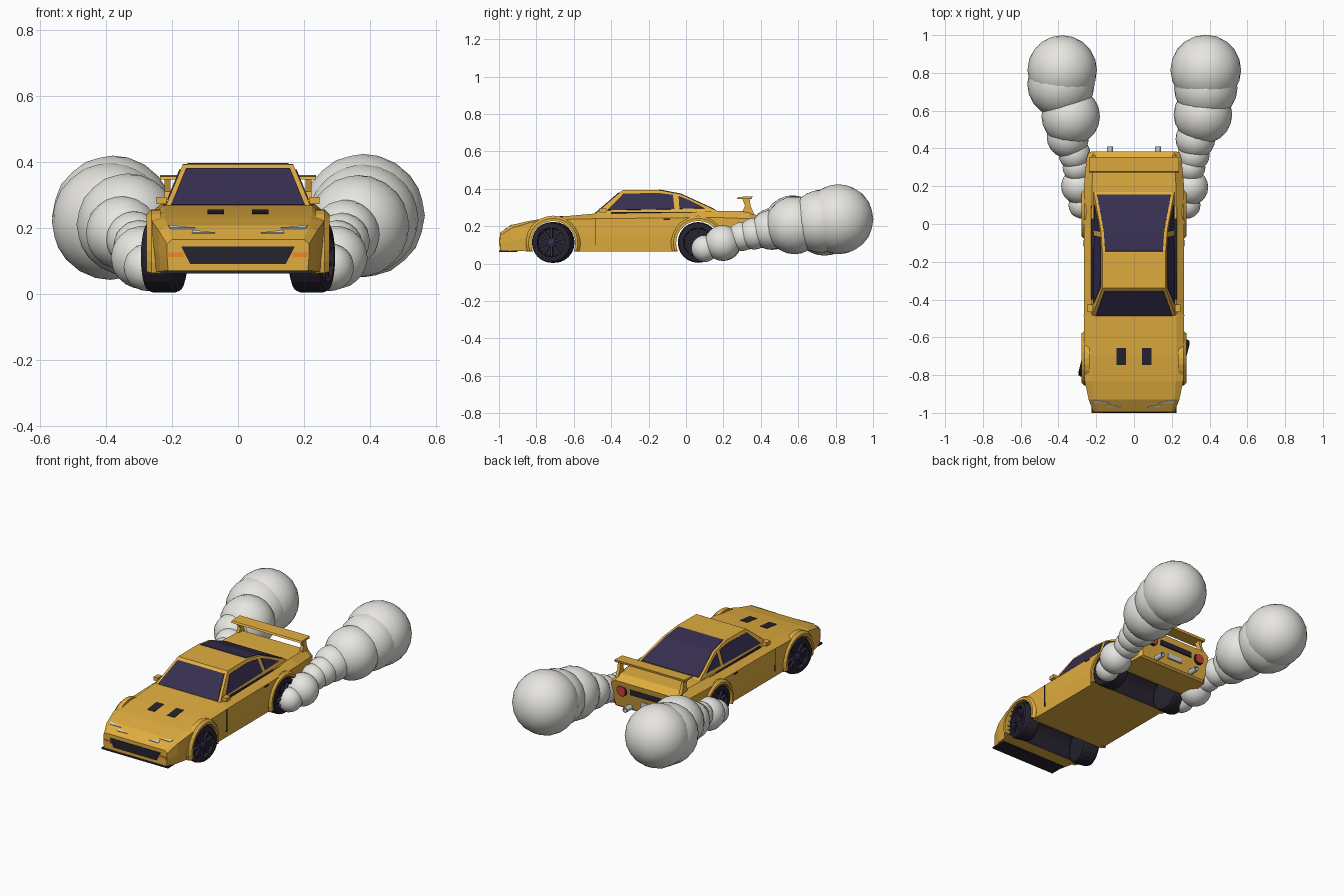
import bpy, bmesh
from math import sin, cos, pi, radians
from mathutils import Vector, Matrix

if "Cube" in bpy.data.objects:
    bpy.data.objects.remove(bpy.data.objects["Cube"])


def material(name, r, g, b):
    m = bpy.data.materials.new(name)
    m.diffuse_color = (r, g, b, 1)
    m.use_nodes = True
    m.node_tree.nodes["Principled BSDF"].inputs["Base Color"].default_value = m.diffuse_color
    return m


YELLOW = material("yellow_paint", 0.75, 0.42, 0.05)
DARK = material("dark_rubber", 0.02, 0.017, 0.028)
GLASS = material("tinted_glass", 0.038, 0.028, 0.08)
SMOKE = material("smoke", 0.80, 0.79, 0.75)
RED = material("red_lens", 0.6, 0.05, 0.04)
ORANGE = material("orange_lens", 0.85, 0.25, 0.02)
SILVER = material("silver", 0.6, 0.62, 0.65)


def add_rings(bm, rings):
    """Skin equal-sized closed rings and cap both ends."""
    vs = [[bm.verts.new(p) for p in r] for r in rings]
    n = len(vs[0])
    for a, b in zip(vs, vs[1:]):
        for i in range(n):
            bm.faces.new((a[i], a[(i + 1) % n], b[(i + 1) % n], b[i]))
    bm.faces.new(vs[0])
    bm.faces.new(vs[-1])


def finish(name, bm, mat, mirror=False, smooth=False):
    bmesh.ops.recalc_face_normals(bm, faces=bm.faces)
    me = bpy.data.meshes.new(name)
    bm.to_mesh(me)
    bm.free()
    me.materials.append(mat)
    ob = bpy.data.objects.new(name, me)
    bpy.context.collection.objects.link(ob)
    if mirror:
        ob.modifiers.new("mirror", 'MIRROR')
    if smooth:
        me.shade_smooth()
    return ob


def loft(name, rings, mat, mirror=False):
    bm = bmesh.new()
    add_rings(bm, rings)
    return finish(name, bm, mat, mirror)


def slab(name, pts, off, mat, mirror=False):
    """Polygon given thickness along the vector off."""
    return loft(name, [pts, [Vector(p) + Vector(off) for p in pts]], mat, mirror)


def box(name, x0, x1, y0, y1, z0, z1, mat, mirror=False):
    return slab(name, [(x0, y0, z0), (x0, y1, z0), (x0, y1, z1), (x0, y0, z1)],
                (x1 - x0, 0, 0), mat, mirror)


def circle(c, r, axis, n=24):
    cx, cy, cz = c
    a = [2 * pi * i / n for i in range(n)]
    if axis == 'x':
        return [(cx, cy + r * cos(t), cz + r * sin(t)) for t in a]
    return [(cx + r * cos(t), cy, cz + r * sin(t)) for t in a]


# Lower body: y, bottom half width, side half width, deck half width,
# bottom z, crease z, belt z, deck z, rear lean
STATIONS = [
    (-.995, .212, .215, .200, .070, .110, .150, .165, 0),
    (-.930, .235, .240, .215, .068, .120, .190, .207, 0),
    (-.830, .252, .261, .222, .065, .150, .220, .230, 0),
    (-.700, .258, .265, .225, .065, .150, .235, .248, 0),
    (-.480, .258, .264, .225, .065, .150, .240, .268, 0),
    (.000, .258, .265, .225, .065, .150, .245, .275, 0),
    (.200, .258, .265, .222, .065, .150, .245, .282, 0),
    (.340, .240, .252, .215, .075, .150, .240, .280, 0),
    (.385, .228, .240, .210, .085, .150, .230, .252, .2)]
rings = []
for y, wb, wm, wt, zb, zm, zl, zt, lean in STATIONS:
    half = [(wb, zb), (wm, zm), (wm, zl), (wt, zt)]
    outline = half + [(-x, z) for x, z in reversed(half)]
    rings.append([(x, y - lean * (zt - z), z) for x, z in outline])
body = loft("body", rings, YELLOW)
body.data.materials.append(DARK)

# Wheel wells cut right across the body
AXLES = {"front": -.71, "rear": .065}
for end, ya in AXLES.items():
    cut = loft(end + "_well_cutter", [circle((x, ya, .11), .118, 'x', 32) for x in (-.4, .4)], YELLOW)
    cut.data.materials.append(DARK)
    for f in cut.data.polygons:
        f.material_index = 1
    cut.hide_render = True
    cut.hide_viewport = True
    mod = body.modifiers.new(end + "_well", 'BOOLEAN')
    mod.object = cut
    mod.operation = 'DIFFERENCE'
    mod.solver = 'EXACT'
    # Flared arch around the well
    arch = []
    for i in range(17):
        t = radians(-19 + 218 * i / 16)
        arch.append([(x, ya + r * cos(t), .11 + r * sin(t))
                     for x, r in ((.235, .118), (.277, .118), (.277, .132), (.262, .146), (.235, .146))])
    loft(end + "_arches", arch, YELLOW, True)


# Cabin: all points of its sides lie on one leaning plane
def side(z, off=0.0):
    return .222 - (z - .26) * .41 + off


ROOF = [(-.495, .258), (-.34, .392), (-.15, .394), (-.03, .372), (.172, .28), (.172, .25), (-.495, .25)]
loft("cabin", [[(s * side(z), y, z) for y, z in ROOF] for s in (-1, 1)], YELLOW)


def glass_strip(name, path, inset, off):
    """Pane across the car following a y-z path."""
    for i, ((ya, za), (yb, zb)) in enumerate(zip(path, path[1:])):
        a, b = side(za) - inset, side(zb) - inset
        slab(f"{name}_{i}", [(-a, ya, za), (a, ya, za), (b, yb, zb), (-b, yb, zb)], off, GLASS)


glass_strip("windshield", [(-.483, .2684), (-.356, .3782)], .016, (0, -.003, .003))
glass_strip("rear_window", [(-.145, .3931), (-.03, .372), (.155, .2877)], .015, (0, .001, .003))
for name, pts in (("door_window", [(-.42, .284), (-.335, .372), (-.15, .376), (-.07, .366), (-.062, .29)]),
                  ("quarter_window", [(-.035, .292), (-.04, .36), (.02, .336), (.1, .295)])):
    slab(name, [(side(z, -.002), y, z) for y, z in pts], (.005, 0, .002), GLASS, True)

# Door details and mirrors
box("door_seam", .255, .2665, -.487, -.483, .10, .24, DARK, True)
box("door_handle", .255, .268, -.12, -.085, .232, .24, DARK, True)
box("belt_trim", .205, .227, -.40, .16, .268, .276, DARK, True)
box("side_mirror", .217, .247, -.465, -.425, .272, .294, YELLOW, True)

# Nose: lip, grille, lights, hood vents
box("front_lip", -.225, .225, -1.0, -.9, .062, .071, DARK)
slab("grille", [(-.172, -.994, .143), (.172, -.994, .143), (.145, -.994, .09), (-.145, -.994, .09)],
     (0, -.004, 0), DARK)
box("indicator", .165, .212, -.999, -.98, .111, .125, ORANGE, True)


def deck_z(y):
    for a, b in zip(STATIONS, STATIONS[1:]):
        if a[0] <= y <= b[0]:
            return a[7] + (b[7] - a[7]) * (y - a[0]) / (b[0] - a[0])


def deck_plate(name, pts, mat):
    slab(name, [(x, y, deck_z(y) - .002) for x, y in pts], (0, -.002, .005), mat, True)


deck_plate("outer_headlight", [(.13, -.945), (.212, -.931), (.205, -.945)], SILVER)
deck_plate("inner_headlight", [(.07, -.967), (.14, -.955), (.14, -.968)], SILVER)
deck_plate("hood_vent", [(.043, -.745), (.092, -.745), (.092, -.655), (.043, -.655)], DARK)

# Tail: lamps, panel, plate, exhausts, wing
for name, r, y1, mat in (("tail_lamp_ring", .034, .379, DARK), ("tail_lamp", .029, .384, RED)):
    loft(name, [circle((.172, y, .195), r, 'y', 20) for y in (.355, y1)], mat, True)
box("tail_panel", -.115, .115, .36, .380, .185, .218, DARK)
box("rear_plate", -.05, .05, .35, .370, .125, .155, SILVER)
loft("exhaust", [circle((.127, y, .1), r, 'y', 12) for y, r in ((.3, .016), (.41, .016), (.41, .011), (.38, .011))],
     SILVER, True)
slab("wing", [(-.237, y, z) for y, z in ((.272, .346), (.278, .356), (.355, .36), (.352, .346))],
     (.474, 0, 0), YELLOW)
slab("wing_post", [(.205, y, z) for y, z in ((.30, .348), (.34, .348), (.345, .31), (.365, .262), (.30, .27), (.315, .31))],
     (.018, 0, 0), YELLOW, True)

# Wheels: dished tyre and rim with ten spokes
for end, ya in AXLES.items():
    for label, s in (("left", -1), ("right", 1)):
        bm = bmesh.new()
        add_rings(bm, [circle((x, 0, 0), r, 'x') for x, r in (
            (-.052, .09), (-.047, .104), (-.035, .109), (.035, .109),
            (.047, .104), (.05, .09), (.05, .078), (.03, .074))])
        tyre = finish(f"{end}_{label}_tyre", bm, DARK)
        bm = bmesh.new()
        add_rings(bm, [circle((x, 0, 0), r, 'x', 12) for x, r in ((.03, .022), (.046, .02), (.05, .012))])
        for k in range(10):
            m = Matrix.Rotation(k * pi / 5, 4, 'X') @ Matrix.Translation((.036, 0, .047)) \
                @ Matrix.Diagonal((.014, .011, .062, 1))
            bmesh.ops.create_cube(bm, size=1, matrix=m)
        rim = finish(f"{end}_{label}_rim", bm, GLASS)
        steer = radians(-14) if end == "front" else 0
        for ob in (tyre, rim):
            ob.location = (s * .224, ya, .113)
            ob.rotation_euler.z = steer + (pi if s < 0 else 0)

# Tyre smoke: growing puffs trailing from each rear wheel
PUFFS = {
    "right": [(.28, .10, .08, .072), (.297, .195, .11, .096), (.30, .30, .145, .078), (.315, .365, .16, .085),
              (.325, .45, .18, .105), (.365, .58, .205, .155), (.38, .72, .225, .168), (.38, .815, .237, .187)],
    "left": [(-.275, .10, .08, .072), (-.29, .20, .11, .096), (-.30, .30, .145, .078), (-.315, .37, .165, .085),
             (-.35, .46, .185, .112), (-.335, .57, .21, .155), (-.387, .74, .22, .178), (-.38, .815, .235, .184)]}
for label, puffs in PUFFS.items():
    for i, (x, y, z, r) in enumerate(puffs):
        bm = bmesh.new()
        bmesh.ops.create_icosphere(bm, subdivisions=3, radius=r,
                                   matrix=Matrix.Translation((x, y, z)))
        finish(f"smoke_{label}_{i}", bm, SMOKE, smooth=True)
